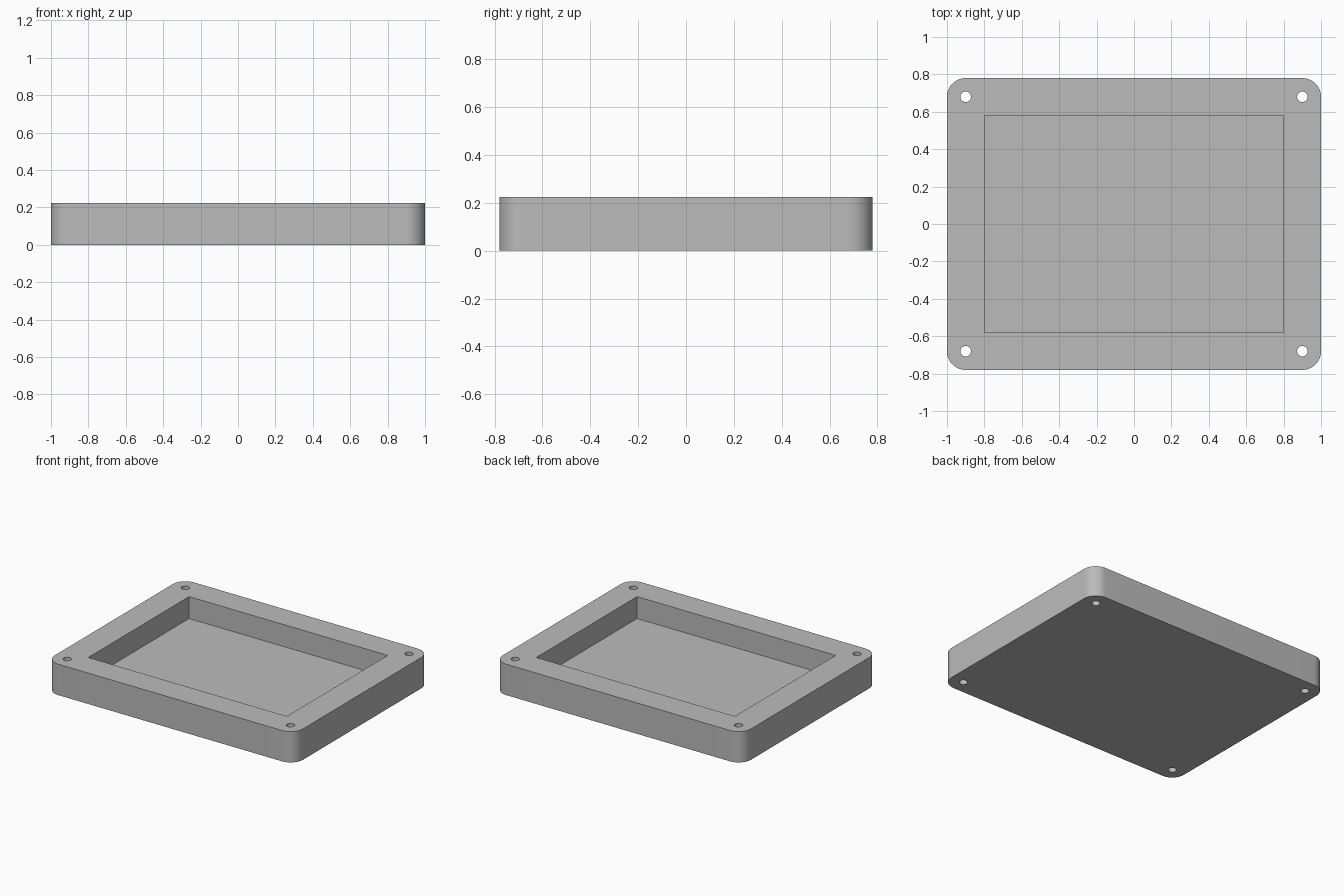
import bpy
import bmesh
from math import radians, cos, sin, tau

HALF_X, HALF_Y, HEIGHT = 1.0, 0.78, 0.225
CORNER_R, MARGIN, FLOOR_Z = 0.1, 0.2, 0.065
HOLE_R = 0.028

cube = bpy.data.objects.get("Cube")
if cube:
    bpy.data.objects.remove(cube, do_unlink=True)

grey = bpy.data.materials.new("plain grey")
grey.use_nodes = True
colour = (0.5, 0.5, 0.5, 1)
grey.diffuse_color = colour
grey.node_tree.nodes["Principled BSDF"].inputs["Base Color"].default_value = colour


def arc(cx, cy, radius, start, sweep, steps):
    return [(cx + radius * cos(start + sweep * i / steps),
             cy + radius * sin(start + sweep * i / steps)) for i in range(steps + 1)]


def prism(name, outline, z0, z1):
    """Extrude a closed outline from z0 up to z1."""
    bm = bmesh.new()
    base = bm.faces.new([bm.verts.new((x, y, z0)) for x, y in outline])
    top = bmesh.ops.extrude_face_region(bm, geom=[base])["geom"]
    bmesh.ops.translate(bm, vec=(0, 0, z1 - z0),
                        verts=[v for v in top if isinstance(v, bmesh.types.BMVert)])
    bmesh.ops.recalc_face_normals(bm, faces=bm.faces)
    mesh = bpy.data.meshes.new(name)
    bm.to_mesh(mesh)
    bm.free()
    mesh.materials.append(grey)
    obj = bpy.data.objects.new(name, mesh)
    bpy.context.collection.objects.link(obj)
    return obj


# Tray body with rounded corners
corners = [(1, 1), (-1, 1), (-1, -1), (1, -1)]
outline = []
for i, (sx, sy) in enumerate(corners):
    outline += arc(sx * (HALF_X - CORNER_R), sy * (HALF_Y - CORNER_R),
                   CORNER_R, tau * i / 4, tau / 4, 16)
tray = prism("tray", outline, 0, HEIGHT)

# Cutters: rectangular pocket and four through holes
pocket = [(sx * (HALF_X - MARGIN), sy * (HALF_Y - MARGIN)) for sx, sy in corners]
cutters = [prism("pocket_cutter", pocket, FLOOR_Z, HEIGHT + 0.1)]
for sx, sy in corners:
    ring = arc(sx * (HALF_X - CORNER_R), sy * (HALF_Y - CORNER_R), HOLE_R, 0, tau, 32)[:-1]
    cutters.append(prism("screw_hole_cutter", ring, -0.1, HEIGHT + 0.1))

bpy.ops.object.select_all(action="DESELECT")
tray.select_set(True)
bpy.context.view_layer.objects.active = tray
for cutter in cutters:
    cut = tray.modifiers.new(cutter.name, "BOOLEAN")
    cut.operation, cut.solver, cut.object = "DIFFERENCE", "EXACT", cutter
    bpy.ops.object.modifier_apply(modifier=cut.name)
    bpy.data.objects.remove(cutter, do_unlink=True)

bpy.ops.object.shade_smooth_by_angle(angle=radians(30))
